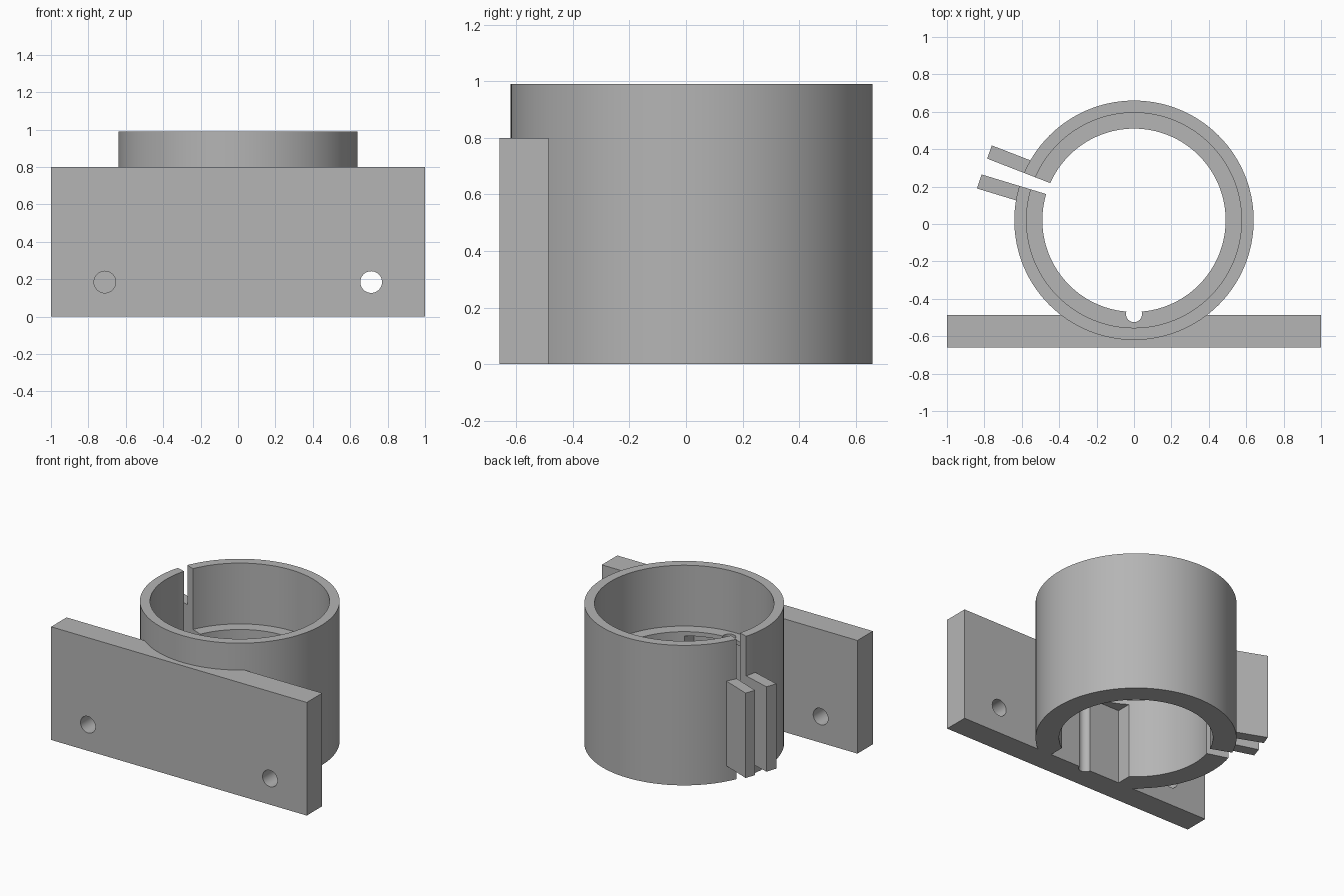
import bpy
import bmesh
import math
from mathutils import Vector

old = bpy.data.objects.get("Cube")
if old:
    bpy.data.objects.remove(old, do_unlink=True)

# Single grey finish
grey = bpy.data.materials.new("plain_grey")
grey.use_nodes = True
color = (0.46, 0.46, 0.46, 1)
grey.diffuse_color = color
grey.node_tree.nodes["Principled BSDF"].inputs["Base Color"].default_value = color


def finish(name, bm):
    bmesh.ops.recalc_face_normals(bm, faces=bm.faces)
    mesh = bpy.data.meshes.new(name)
    bm.to_mesh(mesh)
    bm.free()
    mesh.materials.append(grey)
    obj = bpy.data.objects.new(name, mesh)
    bpy.context.collection.objects.link(obj)
    return obj


def prism(name, outline, z0, z1):
    """Vertical extrusion of an xy outline."""
    bm = bmesh.new()
    face = bm.faces.new([bm.verts.new((x, y, z0)) for x, y in outline])
    made = bmesh.ops.extrude_face_region(bm, geom=[face])["geom"]
    verts = [v for v in made if isinstance(v, bmesh.types.BMVert)]
    bmesh.ops.translate(bm, verts=verts, vec=(0, 0, z1 - z0))
    return finish(name, bm)


def box(name, x0, x1, y0, y1, z0, z1):
    return prism(name, [(x0, y0), (x1, y0), (x1, y1), (x0, y1)], z0, z1)


def rod(name, start, end, radius, sides=48):
    """Cylinder between two points."""
    start, end = Vector(start), Vector(end)
    axis = end - start
    bm = bmesh.new()
    bmesh.ops.create_cone(bm, cap_ends=True, segments=sides, radius1=radius,
                          radius2=radius, depth=axis.length)
    turn = axis.to_track_quat("Z", "Y").to_matrix().to_4x4()
    turn.translation = (start + end) / 2
    bm.transform(turn)
    return finish(name, bm)


def combine(body, tool, operation):
    tool.hide_render = True
    mod = body.modifiers.new(tool.name, "BOOLEAN")
    mod.operation = operation
    mod.solver = "EXACT"
    mod.object = tool
    bpy.context.view_layer.objects.active = body
    bpy.ops.object.modifier_apply(modifier=mod.name)
    bpy.data.objects.remove(tool, do_unlink=True)


CY = 0.02        # ring centre in y
TOP = 0.99
LEDGE = 0.56
PLATE_BACK = -0.487

# Mounting plate, ring sleeve and clamp ears joined into one solid
bracket = box("clamp_bracket", -1, 1, -0.66, PLATE_BACK, 0, 0.8)
sleeve = rod("sleeve", (0, CY, 0), (0, CY, TOP), 0.64, 128)
combine(bracket, sleeve, "UNION")
ears = prism("ears", [(-0.76, 0.42), (-0.785, 0.35), (-0.815, 0.265),
                      (-0.84, 0.19), (-0.60, 0.117), (-0.53, 0.331)], 0.11, 0.71)
combine(bracket, ears, "UNION")

# Stepped bore
cuts = [
    rod("lower_bore", (0, CY, -0.1), (0, CY, 0.8), 0.49, 128),
    rod("upper_bore", (0, CY, LEDGE), (0, CY, 1.2), 0.575, 128),
    # Recess below the ledge, keyway and clamp slit
    box("recess", -0.28, 0.28, PLATE_BACK, -0.2, -0.1, 0.53),
    rod("keyway", (0, -0.482, -0.1), (0, -0.482, 0.8), 0.043, 32),
    prism("slit", [(-1, 0.433), (-1, 0.321), (-0.4, 0.139), (-0.4, 0.2)], -0.1, 1.2),
]

# Counterbored screw holes in the plate
for x in (-0.712, 0.712):
    for z in (0.185, 0.615):
        cuts.append(rod("screw_hole", (x, -0.8, z), (x, -0.4, z), 0.058))
        cuts.append(rod("screw_head", (x, -0.56, z), (x, -0.4, z), 0.095))

# Clamp bolt hole through both ears
angle = math.radians(19)
across = Vector((math.sin(angle), math.cos(angle), 0))
middle = Vector((-0.71, 0.275, 0.41))
cuts.append(rod("bolt_hole", middle - across * 0.16, middle + across * 0.2, 0.042))
cuts.append(rod("bolt_head", middle + across * 0.08, middle + across * 0.2, 0.075))

for cut in cuts:
    combine(bracket, cut, "DIFFERENCE")

# Smooth round walls, crisp edges
bpy.ops.object.select_all(action="DESELECT")
bracket.select_set(True)
bpy.context.view_layer.objects.active = bracket
bpy.ops.object.shade_smooth_by_angle(angle=math.radians(25))
